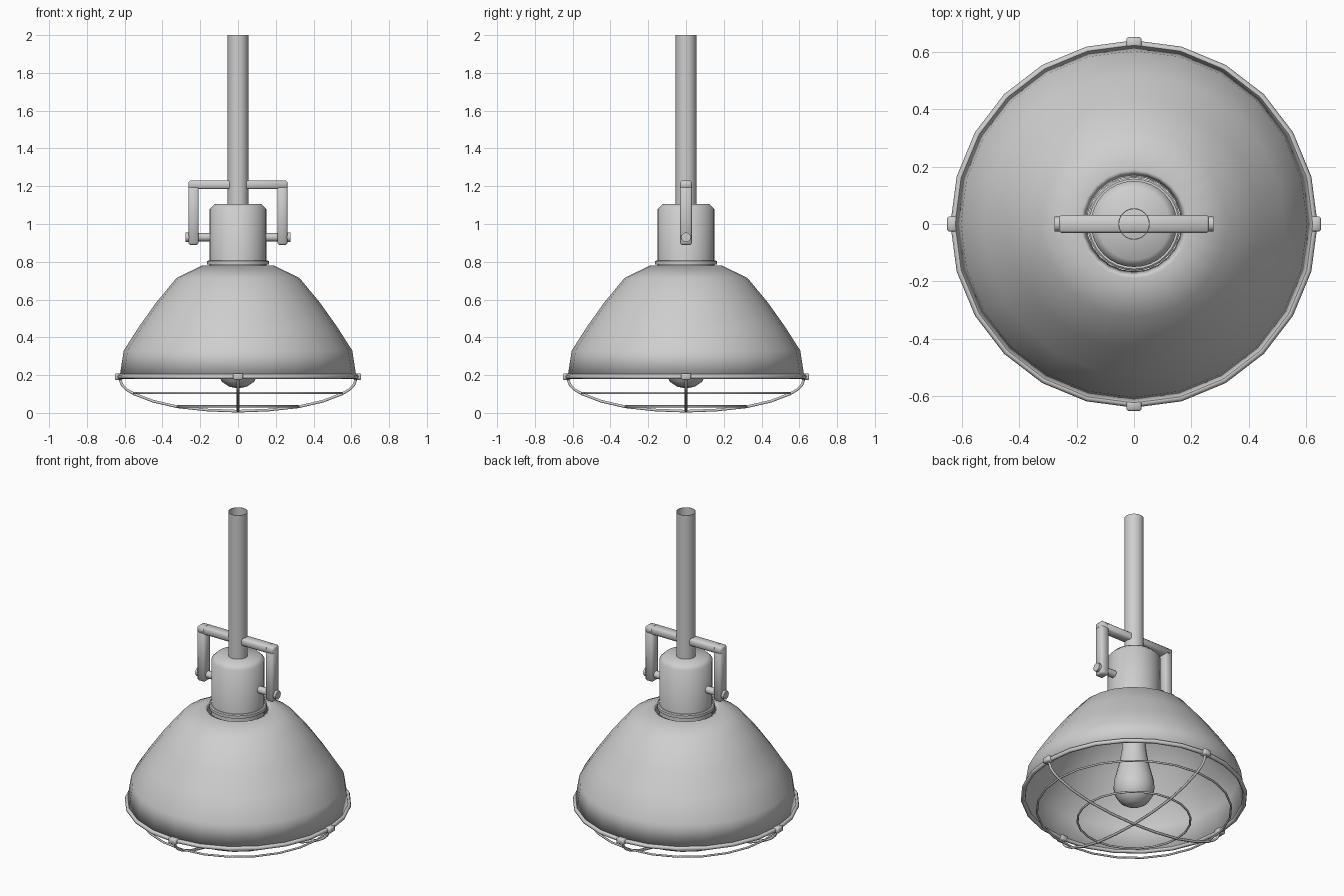
import bpy, bmesh, math
from mathutils import Vector

cube = bpy.data.objects.get("Cube")
if cube:
    bpy.data.objects.remove(cube, do_unlink=True)

grey = bpy.data.materials.new("light_grey_metal")
grey.use_nodes = True
grey.diffuse_color = (0.62, 0.62, 0.62, 1)
grey.node_tree.nodes["Principled BSDF"].inputs["Base Color"].default_value = (0.62, 0.62, 0.62, 1)


def finish(bm, name, angle=35):
    """Turn a bmesh into a smooth-shaded object."""
    bmesh.ops.recalc_face_normals(bm, faces=bm.faces)
    mesh = bpy.data.meshes.new(name)
    bm.to_mesh(mesh)
    bm.free()
    mesh.materials.append(grey)
    obj = bpy.data.objects.new(name, mesh)
    bpy.context.collection.objects.link(obj)
    bpy.ops.object.select_all(action="DESELECT")
    bpy.context.view_layer.objects.active = obj
    obj.select_set(True)
    bpy.ops.object.shade_smooth_by_angle(angle=math.radians(angle))
    return obj


def lathe(name, profile, sides=24, closed=False, angle=35):
    """Spin (radius, z) points around the z axis."""
    bm = bmesh.new()
    pts = profile + profile[:1] if closed else profile
    verts = [bm.verts.new((r, 0, z)) for r, z in pts]
    edges = [bm.edges.new(pair) for pair in zip(verts, verts[1:])]
    bmesh.ops.spin(bm, geom=verts + edges, cent=(0, 0, 0), axis=(0, 0, 1),
                   angle=math.tau, steps=sides, use_merge=False)
    bmesh.ops.remove_doubles(bm, verts=bm.verts, dist=0.0005)
    return finish(bm, name, angle)


def hoop(name, radius, z, thick, sides=24):
    """Round wire ring."""
    section = [(radius + thick * math.cos(i * math.tau / 8),
                z + thick * math.sin(i * math.tau / 8)) for i in range(8)]
    return lathe(name, section, sides, closed=True, angle=60)


def box(name, low, high, bevel):
    """Soft-edged box between two corners."""
    bm = bmesh.new()
    low, high = Vector(low), Vector(high)
    bmesh.ops.create_cube(bm, size=1)
    for v in bm.verts:
        v.co = (low + high) / 2 + v.co * (high - low)
    bmesh.ops.bevel(bm, geom=bm.edges[:], offset=bevel, segments=1,
                    profile=0.5, affect="EDGES")
    return finish(bm, name, 80)


def rod(name, x0, x1, z, radius):
    """Cylinder lying along x."""
    bm = bmesh.new()
    bmesh.ops.create_cone(bm, cap_ends=True, segments=12, radius1=radius,
                          radius2=radius, depth=abs(x1 - x0))
    for v in bm.verts:
        v.co = ((x0 + x1) / 2 + v.co.z, v.co.x, z + v.co.y)
    return finish(bm, name)


def wire(name, points, radius, turn):
    """Bent wire in the xz plane, turned around z."""
    curve = bpy.data.curves.new(name, "CURVE")
    curve.dimensions = "3D"
    curve.bevel_depth = radius
    curve.bevel_resolution = 1
    spline = curve.splines.new("POLY")
    spline.points.add(len(points) - 1)
    for p, (x, z) in zip(spline.points, points):
        p.co = (x, 0, z, 1)
    curve.materials.append(grey)
    obj = bpy.data.objects.new(name, curve)
    obj.rotation_euler.z = turn
    bpy.context.collection.objects.link(obj)


# Bell shade: thin shell, softly shaded right over its top and bottom edges
lathe("shade", [(0.626, 0.195), (0.605, 0.33), (0.525, 0.455), (0.435, 0.582),
                (0.325, 0.715), (0.19, 0.78), (0.165, 0.768), (0.187, 0.768), (0.32, 0.704),
                (0.427, 0.576), (0.517, 0.45), (0.596, 0.327), (0.616, 0.195)],
      closed=True, angle=180)

# Neck housing with collar, and open hanging pole
lathe("neck_collar", [(0.14, 0.785), (0.163, 0.785), (0.163, 0.803), (0.157, 0.808),
                      (0.14, 0.808)], 32, closed=True)
lathe("neck_housing", [(0, 0.74), (0.15, 0.74), (0.15, 1.08), (0.125, 1.105), (0, 1.105)],
      32, angle=60)
lathe("pole", [(0.055, 1.09), (0.055, 2.0), (0.052, 2.0), (0.052, 1.09)], 24, closed=True)

# Bulb and its socket
lathe("bulb", [(0, 0.13), (0.045, 0.138), (0.085, 0.165), (0.109, 0.205), (0.116, 0.245),
               (0.112, 0.29), (0.098, 0.345), (0.082, 0.41), (0.07, 0.48), (0.066, 0.57),
               (0, 0.57)], 24, angle=60)
lathe("bulb_socket", [(0, 0.55), (0.075, 0.55), (0.075, 0.75), (0, 0.75)])

# Yoke bracket with pivot pins
box("yoke_top_bar", (-0.262, -0.031, 1.185), (0.262, 0.031, 1.23), 0.008)
for side, label in ((1, "left"), (-1, "right")):
    xs = sorted((side * 0.208, side * 0.262))
    box(label + "_yoke_arm", (xs[0], -0.031, 0.89), (xs[1], 0.031, 1.23), 0.008)
    rod(label + "_pivot_pin", side * 0.13, side * 0.265, 0.93, 0.022)
    rod(label + "_pivot_head", side * 0.255, side * 0.277, 0.93, 0.026)

# Wire guard: rim, two hoops, two crossing wires and four clips
hoop("guard_rim", 0.628, 0.192, 0.013)
hoop("guard_outer_hoop", 0.55, 0.105, 0.006)
hoop("guard_inner_hoop", 0.32, 0.035, 0.006)
half = [(0.628, 0.185), (0.612, 0.145), (0.588, 0.122), (0.55, 0.1), (0.45, 0.062),
        (0.32, 0.032), (0.16, 0.015)]
path = half + [(0, 0.009)] + [(-x, z) for x, z in reversed(half)]
wire("guard_wire_across", path, 0.008, 0)
wire("guard_wire_along", path, 0.008, math.pi / 2)
for i, label in enumerate(("left", "back", "right", "front")):
    clip = box(label + "_guard_clip", (0.61, -0.026, 0.175), (0.652, 0.026, 0.209), 0.005)
    clip.rotation_euler.z = i * math.pi / 2
